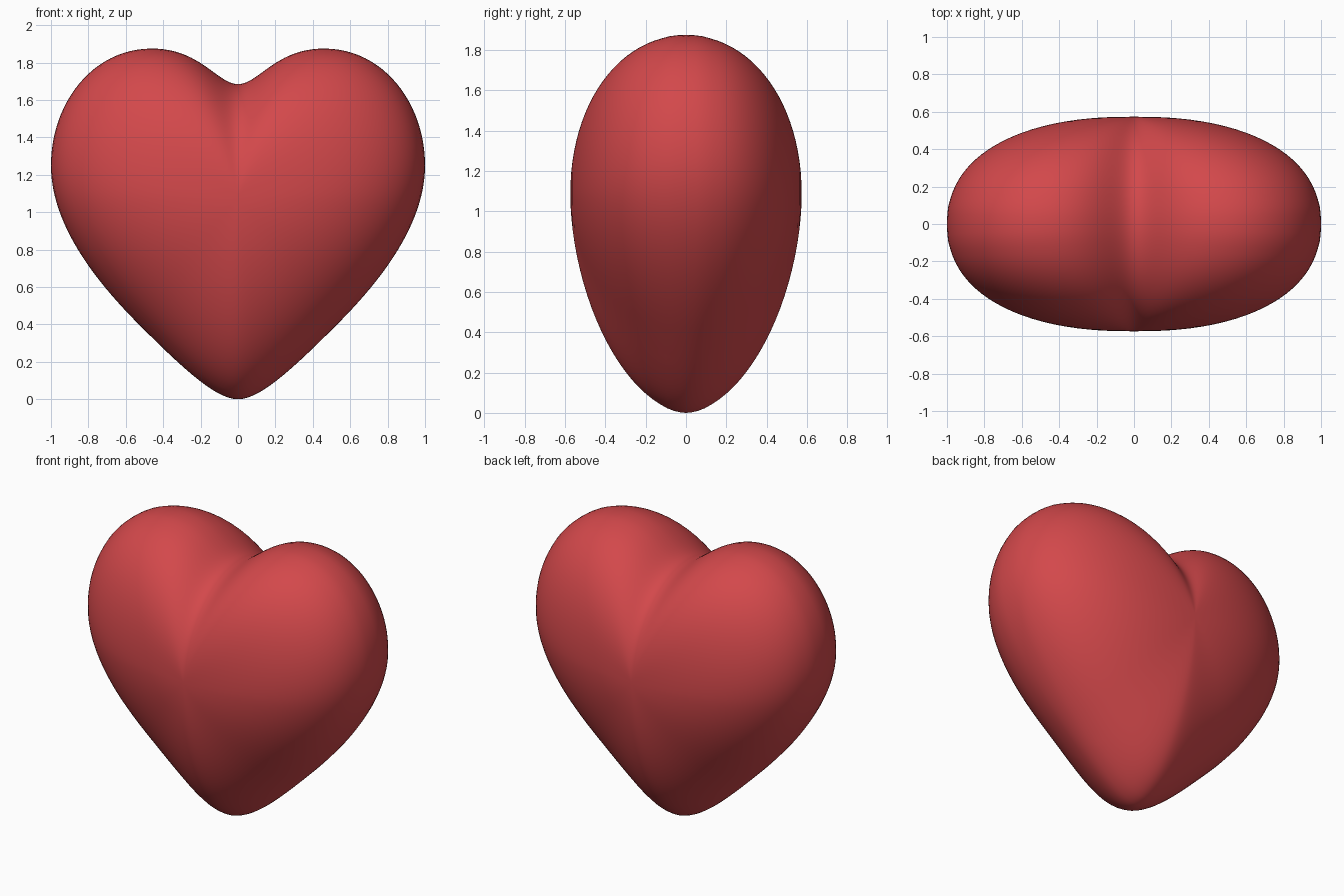
import bpy, bmesh, math
from mathutils import Vector
from mathutils.geometry import interpolate_bezier

cube = bpy.data.objects.get("Cube")
if cube:
    bpy.data.objects.remove(cube, do_unlink=True)

CENTRE = Vector((0, 1.08))   # thickest point, in x and z
DEPTH = 0.575                # half thickness
STEPS = 24                   # points per outline curve
RINGS = 48                   # rings from front to back

# Right half of the outline: cleft, lobe top, side, flank, tip (x, z)
curves = [
    [(0, 1.685), (0.11, 1.685), (0.2, 1.875), (0.46, 1.875)],
    [(0.46, 1.875), (0.78, 1.875), (1, 1.58), (1, 1.25)],
    [(1, 1.25), (1, 0.94), (0.77, 0.64), (0.53, 0.4)],
    [(0.53, 0.4), (0.3, 0.17), (0.12, 0), (0, 0)],
]
half = []
for c in curves:
    pts = interpolate_bezier(*[Vector(p) for p in c], STEPS + 1)
    half += [Vector((p[0], p[1])) for p in pts[:-1]]
half.append(Vector((0, 0)))
outline = half + [Vector((-p.x, p.y)) for p in reversed(half[1:-1])]


def fullness(d):
    """Roundness of the dome: fuller at the sides, leaner toward the tip."""
    d = d.normalized()
    return 2 + 0.3 * d.x ** 2 - 0.2 * max(0, -d.y)


# Domed body: the outline shrinks toward the front and back
bm = bmesh.new()
rings = []
for k in range(1, RINGS):
    a = math.pi * (k / RINGS - 0.5)
    ring = []
    for p in outline:
        d = p - CENTRE
        e = 2 / fullness(d)
        q = CENTRE + d * math.cos(a) ** e
        y = math.copysign(DEPTH * abs(math.sin(a)) ** e, a)
        ring.append(bm.verts.new((q.x, y, q.y)))
    rings.append(ring)
count = len(outline)
for r, s in zip(rings, rings[1:]):
    for i in range(count):
        j = (i + 1) % count
        bm.faces.new((r[i], r[j], s[j], s[i]))
for ring, y in ((rings[0], -DEPTH), (rings[-1], DEPTH)):
    pole = bm.verts.new((0, y, CENTRE.y))
    for i in range(count):
        bm.faces.new((ring[i], ring[(i + 1) % count], pole))

# Soften the groove and the poles
for _ in range(3):
    bmesh.ops.smooth_vert(bm, verts=[v for v in bm.verts if abs(v.co.y) > 0.1],
                          factor=0.5, use_axis_x=True, use_axis_y=True, use_axis_z=True)
bmesh.ops.recalc_face_normals(bm, faces=bm.faces)
for f in bm.faces:
    f.smooth = True
mesh = bpy.data.meshes.new("heart")
bm.to_mesh(mesh)
bm.free()
heart = bpy.data.objects.new("heart", mesh)
bpy.context.collection.objects.link(heart)

# Red colour
red = bpy.data.materials.new("red")
red.use_nodes = True
colour = (0.65, 0.065, 0.07, 1)
red.diffuse_color = colour
red.node_tree.nodes["Principled BSDF"].inputs["Base Color"].default_value = colour
mesh.materials.append(red)
